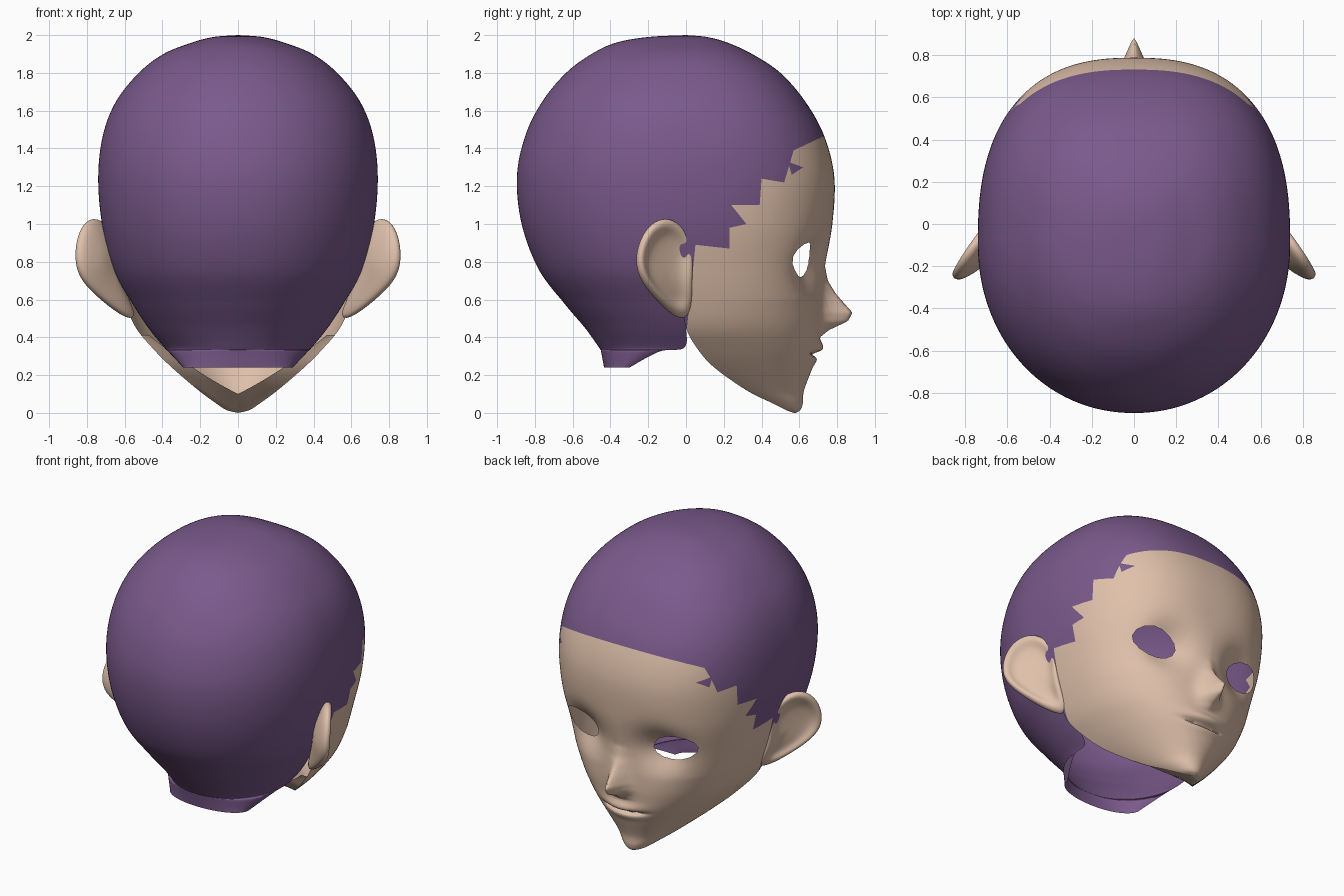
import bpy, bmesh, math
from mathutils import Vector

if "Cube" in bpy.data.objects:
    bpy.data.objects.remove(bpy.data.objects["Cube"], do_unlink=True)

STEPS = 12      # rings between two profile rows
COLUMNS = 56    # columns per quarter of the head

# Profile rows. Crown: height, front, back, half width, middle
CROWN = [(2.0, 0, 0, 0, 0), (1.99, .11, -.2, .13, -.02), (1.96, .22, -.37, .245, -.04),
         (1.9, .35, -.5, .395, -.05), (1.8, .5, -.635, .525, -.06), (1.65, .63, -.76, .645, -.07),
         (1.47, .73, -.85, .715, -.08), (1.25, .785, -.895, .74, -.09), (1.0, .775, -.87, .72, -.08),
         (.76, .735, -.78, .66, -.05)]
# Jaw and nape: height, depth, half width, middle
JAW = [(.58, .715, .6, -.02), (.45, .71, .54, 0), (.34, .70, .45, .06), (.24, .67, .35, .15),
       (.12, .625, .21, .32), (.05, .618, .115, .46), (.015, .605, .06, .53), (0, .58, 0, .57)]
NAPE = [(.58, -.645, .56, -.02), (.45, -.535, .475, 0), (.345, -.46, .39, -.01),
        (.325, -.45, .37, -.14), (.24, -.434, .29, -.3)]
NOSE = [(.40, 0), (.44, .05), (.485, .145), (.53, .17), (.63, .075), (.7, .025), (.78, 0)]

# Jagged hairline (y, z), the loose lock beside it, and the eye opening (x, z)
HAIRLINE = [(-.3, .4), (0, .4), (.05, .89), (.23, .87), (.23, .98), (.32, 1), (.24, 1.1), (.39, 1.1),
            (.4, 1.24), (.52, 1.22), (.57, 1.39), (.74, 1.47), (1, 1.47), (1, 2.1), (-.3, 2.1)]
LOCK = [(.54, 1.33), (.62, 1.3), (.56, 1.26)]
EYE = [(.35 + .14 * math.cos(a * math.tau / 14),
        .81 + .09 * math.sin(a * math.tau / 14) + .02 * math.cos(a * math.tau / 14)) for a in range(14)]


def material(name, colour):
    mat = bpy.data.materials.new(name)
    mat.use_nodes = True
    mat.diffuse_color = (*colour, 1)
    mat.node_tree.nodes["Principled BSDF"].inputs["Base Color"].default_value = (*colour, 1)
    return mat


skin = material("warm skin", (.74, .53, .405))
purple = material("purple hair", (.195, .102, .26))


def smooth_rows(rows):
    """Run a smooth spline through the profile rows."""
    result = []
    for i in range(len(rows) - 1):
        p0, p1, p2, p3 = (rows[max(0, min(len(rows) - 1, i + k))] for k in (-1, 0, 1, 2))
        for s in range(STEPS):
            t = s / STEPS
            result.append([b + .5 * t * (c - a + t * (2*a - 5*b + 4*c - d + t * (3*(b - c) + d - a)))
                           for a, b, c, d in zip(p0, p1, p2, p3)])
    return result + [list(rows[-1])]


def lookup(points, value):
    for (a, u), (b, v) in zip(points, points[1:]):
        if a <= value <= b:
            return u + (v - u) * (value - a) / (b - a)
    return 0


def bell(value, middle, spread):
    return math.exp(-((value - middle) / spread) ** 2)


def features(x, z):
    """Forward offset of the nose, lips and eye sockets."""
    nose = lookup(NOSE, z) * math.exp(-abs(x / .055) ** 1.5)
    line = z - .31 - .4 * x * x
    lips = .025 * bell(line, .035, .035) + .008 * bell(line, -.035, .025)
    slit = -.035 * bell(line, 0, .013) * math.exp(-(x / .15) ** 4)
    socket = -.1 * bell(x, .29, .15) * bell(z, .79, .14)
    return nose + lips * bell(x, 0, .13) + slit + socket


def quarter(row, front):
    """One ring of the half head, from the front to the side or the side to the back."""
    z, depth, width, middle = row
    blend = max(0, min(1, (z - .1) / .5))
    power = 2 / (2 + .5 * blend) if front else .97
    ring = []
    for j in range(COLUMNS + 1):
        t = j / COLUMNS
        angle = (t ** 1.25 if front else 1 - t) * math.pi / 2
        x = width * math.sin(angle) ** power
        y = middle + (depth - middle) * max(0, math.cos(angle)) ** power
        if front:
            y += features(x, z) * max(0, math.cos(angle))
        ring.append((x, y, z))
    return ring


def add_grid(bm, rings):
    verts = [[bm.verts.new(p) for p in ring] for ring in rings]
    for upper, lower in zip(verts, verts[1:]):
        for j in range(len(upper) - 1):
            bm.faces.new((upper[j], upper[j + 1], lower[j + 1], lower[j]))


def inside(polygon, u, v):
    hit = False
    for (a, b), (c, d) in zip(polygon, polygon[1:] + polygon[:1]):
        if (b > v) != (d > v) and u < a + (v - b) * (c - a) / (d - b):
            hit = not hit
    return hit


def score(bm, polygon, axis):
    """Cut clean edges along an outline drawn on a side or front plane."""
    for (a, b), (c, d) in zip(polygon, polygon[1:] + polygon[:1]):
        point, normal = Vector((0, 0, b)), Vector((0, 0, c - a))
        point[axis], normal[axis] = a, b - d
        bmesh.ops.bisect_plane(bm, geom=bm.verts[:] + bm.edges[:] + bm.faces[:], dist=1e-5,
                               plane_co=point, plane_no=normal.normalized())


def remove(bm, test):
    doomed = [f for f in bm.faces if test(f.calc_center_median())]
    bmesh.ops.delete(bm, geom=doomed, context='FACES')


def finish(name, bm, mat, subdivide=0):
    mesh = bpy.data.meshes.new(name)
    bm.to_mesh(mesh)
    bm.free()
    mesh.materials.append(mat)
    obj = bpy.data.objects.new(name, mesh)
    bpy.context.collection.objects.link(obj)
    bpy.ops.object.select_all(action='DESELECT')
    obj.select_set(True)
    bpy.context.view_layer.objects.active = obj
    bpy.ops.object.shade_smooth_by_angle(angle=math.radians(60))
    mirror = obj.modifiers.new("mirror", 'MIRROR')
    mirror.merge_threshold = .0005
    if subdivide:
        rounding = obj.modifiers.new("rounding", 'SUBSURF')
        rounding.levels = rounding.render_levels = subdivide


front_rows = smooth_rows([(z, f, w, c) for z, f, b, w, c in CROWN] + JAW)
back_rows = smooth_rows([(z, b, w, c) for z, f, b, w, c in CROWN] + NAPE)


def is_hair(p):
    return inside(HAIRLINE, p.y, p.z) or inside(LOCK, p.y, p.z)


def front_shell():
    bm = bmesh.new()
    add_grid(bm, [quarter(row, True) for row in front_rows])
    score(bm, HAIRLINE, 1)
    score(bm, LOCK, 1)
    return bm


# Face: front shell below the hairline, with open eyes
bm = front_shell()
remove(bm, is_hair)
score(bm, EYE, 0)
remove(bm, lambda p: inside(EYE, p.x, p.z))

# Underside of the jaw, folding in to the open neck
strip = []
for z, depth, width, middle in front_rows:
    if z < .42:
        s = max(0, z / .42)
        jaw = Vector((width, middle, z))
        edge = Vector((.48 * s, .36 - .35 * s, .1 + .24 * s + .08 * s * s))
        strip.append([jaw.lerp(edge, k / 4) for k in range(5)])
add_grid(bm, strip)
bmesh.ops.remove_doubles(bm, verts=bm.verts, dist=.0003)
finish("face", bm, skin)

# Hair cap: front shell above the hairline and the whole back
bm = front_shell()
remove(bm, lambda p: not is_hair(p))
add_grid(bm, [quarter(row, False) for row in back_rows])
bmesh.ops.remove_doubles(bm, verts=bm.verts, dist=.0003)
finish("hair_cap", bm, purple)

# Ears: outline rings from the back, over the rim and into the hollow
OUTLINE = [(-.09, 1.04), (-.01, .98), (.04, .88), (.03, .75), (.03, .62), (.02, .51), (-.04, .49),
           (-.14, .58), (-.24, .7), (-.265, .81), (-.24, .92), (-.18, 1.01)]
RINGS = [(.3, -.09), (.7, -.06), (.97, -.03), (1.02, 0), (.94, .025), (.8, .02), (.66, -.01), (.35, -.02)]
middle = Vector((-.1, .78))
bm = bmesh.new()
loops = []
for scale, lift in RINGS:
    loop = []
    for point in OUTLINE:
        y, z = middle + (Vector(point) - middle) * scale
        x = .745 - .7 * (y + .11) + .08 * (z - .77) - .5 * max(0, .68 - z)
        loop.append(bm.verts.new((x + lift * .8, y + lift * .5, z)))
    loops.append(loop)
for a, b in zip(loops, loops[1:]):
    for i in range(len(a)):
        k = (i + 1) % len(a)
        bm.faces.new((a[i], a[k], b[k], b[i]))
bm.faces.new(loops[0])
bm.faces.new(loops[-1])
bmesh.ops.recalc_face_normals(bm, faces=bm.faces)
finish("ears", bm, skin, 2)
